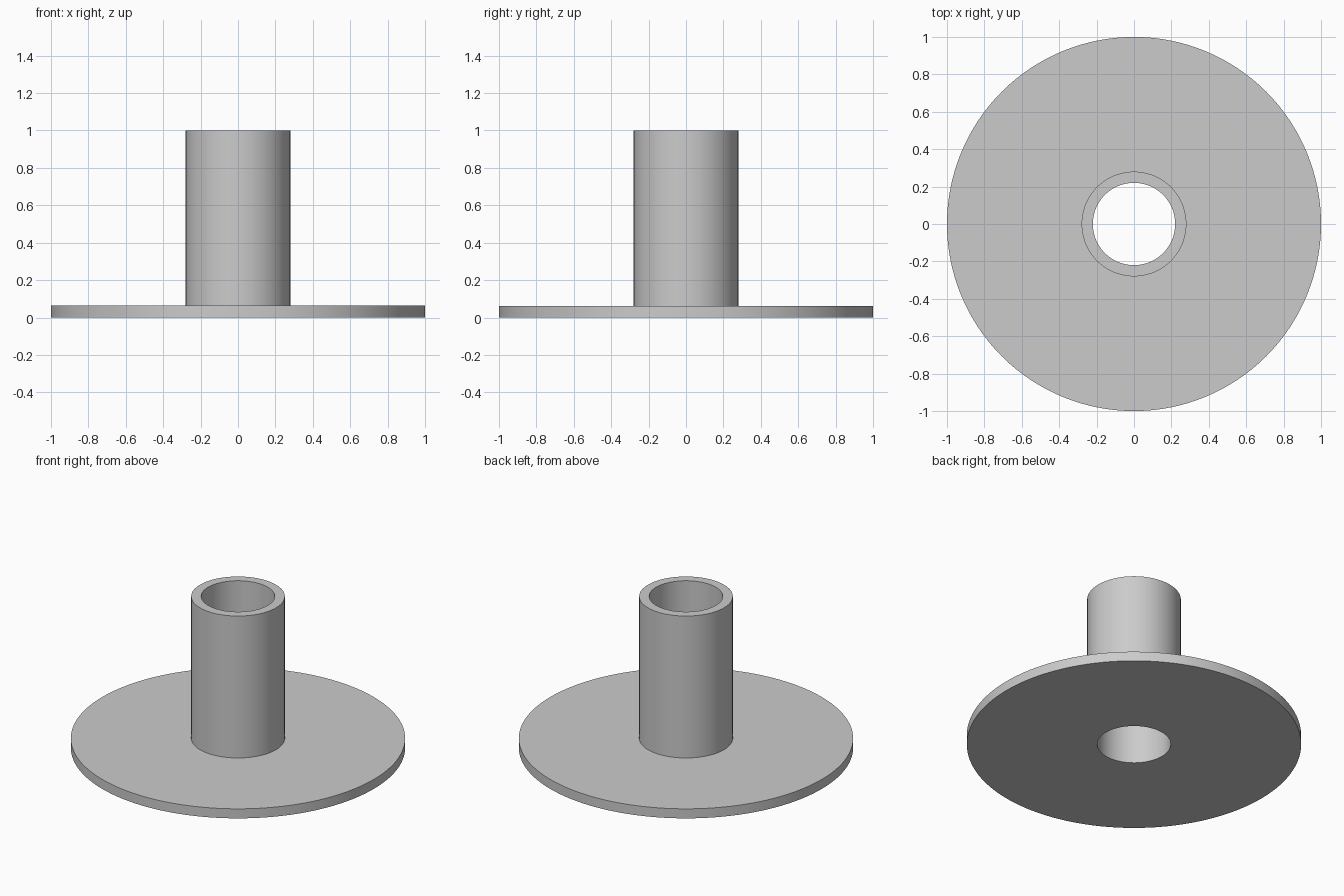
import bpy
import bmesh
from math import tau, radians
from mathutils import Matrix

cube = bpy.data.objects.get("Cube")
if cube:
    bpy.data.objects.remove(cube, do_unlink=True)

SEGMENTS = 128
BORE, TUBE, RIM = 0.22, 0.28, 1.0
PLATE_TOP, HEIGHT = 0.063, 1.0

# Plain grey material
grey = bpy.data.materials.new("plain grey")
grey.use_nodes = True
colour = (0.6, 0.6, 0.6, 1)
grey.diffuse_color = colour
grey.node_tree.nodes["Principled BSDF"].inputs["Base Color"].default_value = colour


def lathe(name, profile):
    """Revolve a closed (radius, height) profile around z."""
    bm = bmesh.new()
    rings = []
    for i in range(SEGMENTS):
        turn = Matrix.Rotation(tau * i / SEGMENTS, 3, "Z")
        rings.append([bm.verts.new(turn @ bm_point) for bm_point in
                      (Matrix.Translation((r, 0, z)).translation for r, z in profile)])
    for i, ring in enumerate(rings):
        after = rings[(i + 1) % SEGMENTS]
        for j in range(len(profile)):
            k = (j + 1) % len(profile)
            bm.faces.new((ring[j], after[j], after[k], ring[k]))
    bmesh.ops.recalc_face_normals(bm, faces=bm.faces)
    mesh = bpy.data.meshes.new(name)
    bm.to_mesh(mesh)
    bm.free()
    mesh.materials.append(grey)
    obj = bpy.data.objects.new(name, mesh)
    bpy.context.collection.objects.link(obj)
    bpy.ops.object.select_all(action="DESELECT")
    obj.select_set(True)
    bpy.context.view_layer.objects.active = obj
    bpy.ops.object.shade_smooth_by_angle(angle=radians(30))
    return obj


# Round base plate and upright tube share one solid with a through bore
lathe("flanged_tube", [(BORE, 0), (RIM, 0), (RIM, PLATE_TOP),
                       (TUBE, PLATE_TOP), (TUBE, HEIGHT), (BORE, HEIGHT)])
